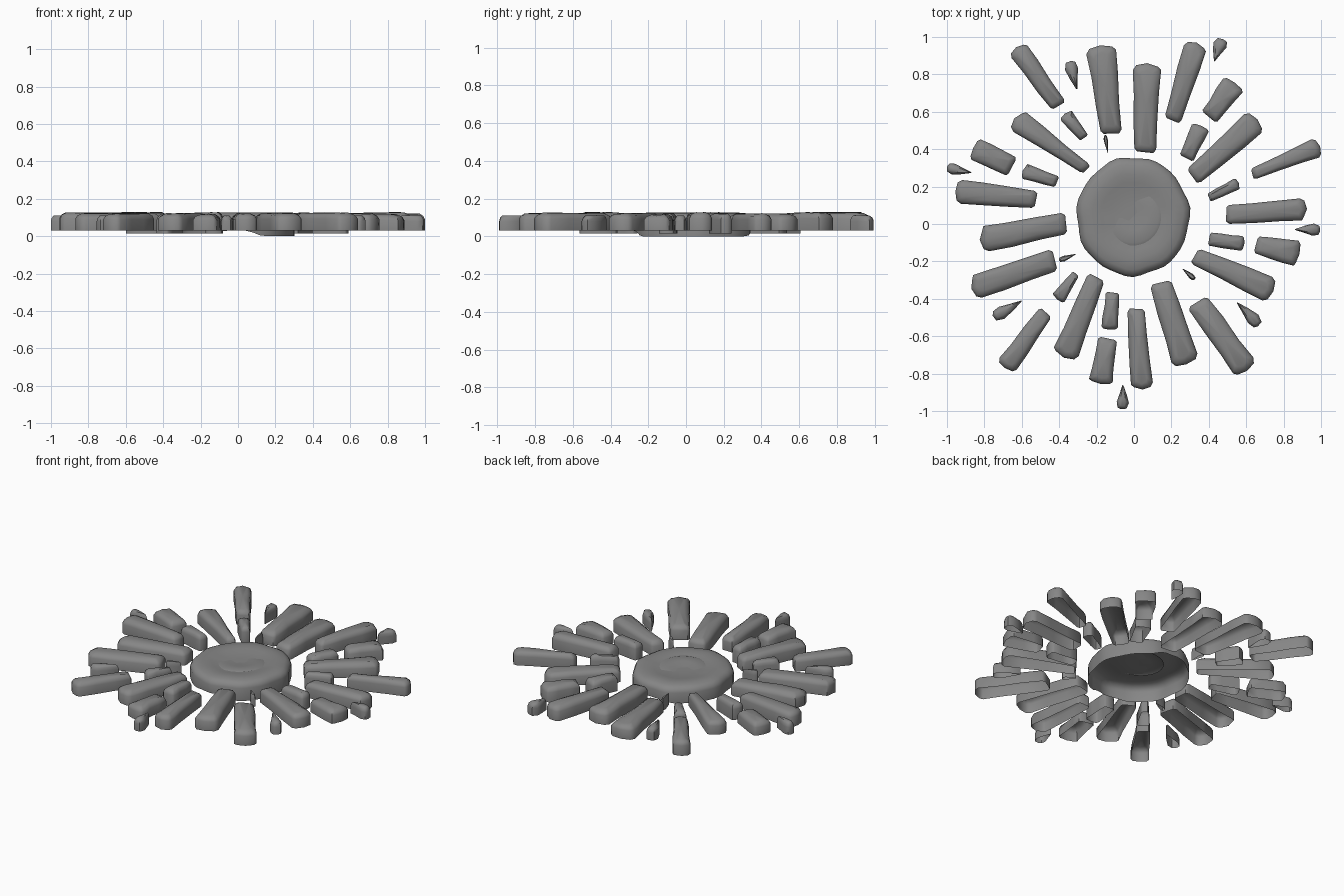
import bpy, bmesh, math, random
from mathutils import Vector

if "Cube" in bpy.data.objects:
    bpy.data.objects.remove(bpy.data.objects["Cube"])

random.seed(7)

# Each stone: inner end x, y, outer end x, y, then inner and outer width
LONG = [
    (-.12, .48, -.18, .955, .11, .165), (.06, .38, .07, .86, .115, .155),
    (.205, .55, .335, .97, .09, .125), (.31, .25, .66, .56, .10, .14),
    (.63, .265, .995, .415, .06, .11), (.49, .05, .925, .08, .10, .12),
    (.32, -.17, .745, -.36, .09, .14), (.335, -.415, .605, -.785, .12, .14),
    (.14, -.31, .28, -.75, .115, .15), (.01, -.45, .045, -.885, .09, .12),
    (-.20, -.28, -.375, -.715, .095, .145), (-.47, -.47, -.69, -.77, .08, .115),
    (-.42, -.19, -.87, -.345, .12, .13), (-.36, .005, -.825, -.085, .115, .14),
    (-.52, .13, -.955, .175, .09, .13), (-.25, .29, -.64, .565, .06, .13),
    (-.40, .63, -.63, .945, .085, .11),
]
SHORT = [
    (.40, .57, .54, .755, .10, .13), (.65, -.11, .885, -.16, .09, .14),
    (-.14, -.61, -.18, -.855, .10, .13), (-.65, .305, -.86, .405, .11, .12),
]
SMALL = [
    (.28, .35, .36, .525, .08, .10), (.40, .14, .56, .22, .045, .065),
    (.40, -.08, .59, -.105, .07, .08), (-.115, -.365, -.13, -.565, .07, .09),
    (-.31, -.265, -.41, -.405, .04, .08), (-.41, .225, -.595, .285, .06, .085),
    (-.265, .46, -.37, .59, .05, .08),
]
# Pointed chips: inner tip, outer end, width
CHIPS = [
    (.43, .87, .47, .99, .075), (.86, -.03, .995, -.03, .065),
    (.55, -.42, .67, -.54, .07), (-.06, -.86, -.06, -.99, .065),
    (-.60, -.41, -.75, -.50, .07), (-.87, .275, -1.0, .30, .06),
    (-.305, .72, -.345, .87, .07), (.26, -.24, .325, -.295, .03),
    (-.31, -.16, -.40, -.195, .03), (-.14, .38, -.155, .475, .022),
]

# Dark grey stone
grey = bpy.data.materials.new("dark_stone")
grey.diffuse_color = (.24, .24, .24, 1)
grey.use_nodes = True
grey.node_tree.nodes["Principled BSDF"].inputs["Base Color"].default_value = grey.diffuse_color


def shell(name, rings):
    """Skin a stack of rings, cap the top and leave the underside open."""
    bm = bmesh.new()
    loops = [[bm.verts.new(p) for p in ring] for ring in rings]
    n = len(rings[0])
    for low, high in zip(loops, loops[1:]):
        for i in range(n):
            j = (i + 1) % n
            bm.faces.new((low[i], low[j], high[j], high[i]))
    centre = sum((Vector(p) for p in rings[-1]), Vector()) / n
    tip = bm.verts.new(centre)
    for i in range(n):
        bm.faces.new((loops[-1][i], loops[-1][(i + 1) % n], tip))
    mesh = bpy.data.meshes.new(name)
    bm.to_mesh(mesh)
    bm.free()
    mesh.materials.append(grey)
    obj = bpy.data.objects.new(name, mesh)
    bpy.context.collection.objects.link(obj)
    return obj


def stone(name, x0, y0, x1, y1, outline, bottom, top):
    """Place a local (along, across) outline and round its upper edge."""
    start, end = Vector((x0, y0)), Vector((x1, y1))
    length = (end - start).length
    d = (end - start).normalized()
    side = Vector((-d.y, d.x))
    half = max(abs(v) for u, v in outline)
    rough = min(.003, half * .05)
    rings = []
    for inset, z in ((0, bottom), (0, top - .03), (.15, top - .012), (.5, top)):
        ring = []
        margin = inset * half / length
        for u, v in outline:
            uu = margin + u * (1 - 2 * margin)
            p = start + d * (uu * length) + side * (v * (1 - inset))
            dz = random.uniform(-rough, rough) if inset else 0
            ring.append((p.x, p.y, z + dz))
        rings.append(ring)
    return shell(name, rings)


def slab(name, spec, bottom):
    x0, y0, x1, y1, w0, w1 = spec

    def wobble():
        return random.uniform(.93, 1.07)

    def at(t, k):
        return (t, k * .5 * (w0 + (w1 - w0) * t))
    s = random.uniform(.0, .04)
    outline = [at(.0, -.75), at(.04, -1), at(.35, -wobble()), at(.68, -wobble()),
               at(.93, -1), at(.985 - s, -.75), at(1, 0), at(.975, .75), at(.92, 1),
               at(.65, wobble()), at(.32, wobble()), at(.05, 1), at(.015, .75)]
    return stone(name, x0, y0, x1, y1, outline, bottom, random.uniform(.115, .128))


def chip(name, spec):
    x0, y0, x1, y1, w = spec
    h = w / 2
    outline = [(0, -.05 * h), (.35, -.5 * h), (.7, -h), (.93, -.85 * h),
               (1, -.3 * h), (.98, .6 * h), (.75, h), (.4, .65 * h), (.02, .1 * h)]
    return stone(name, x0, y0, x1, y1, outline, .03, .11)


for label, group, bottom in (("long_stone", LONG, .03), ("short_stone", SHORT, .03),
                             ("small_stone", SMALL, .015)):
    for i, spec in enumerate(group, 1):
        slab(f"{label}_{i}", spec, bottom)
for i, spec in enumerate(CHIPS, 1):
    chip(f"stone_chip_{i}", spec)


# Round middle stone with a lumpy rim, uneven foot and a shallow dished top
def disc(name, radius_x, radius_y, profile, lump, tilt=0, foot=False):
    n = 44
    rings = []
    for level, (k, z) in enumerate(profile):
        ring = []
        for i in range(n):
            a = math.tau * i / n
            r = k * (1 + lump * (math.sin(7 * a + .6) + .7 * math.sin(11 * a)))
            x, y = r * radius_x * math.cos(a), r * radius_y * math.sin(a)
            h = z + tilt * (x - y)
            if foot and level == 0:
                reach = min(1, 4 * max(0, abs(math.cos(a)) - .2))
                h = .03 - reach * (.03 if x > 0 else .015)
            ring.append((-.005 + x, .04 + y, h))
        rings.append(ring)
    return shell(name, rings)


disc("centre_stone", .302, .317,
     [(1, 0), (1, .085), (.965, .108), (.88, .122), (.72, .126), (.58, .122),
      (.45, .115), (.2, .112)], .014, foot=True)
disc("centre_inlay", .15, .155, [(1, .110), (.9, .116), (.5, .116), (.2, .112)], 0, .05)

bpy.ops.object.select_all(action='SELECT')
bpy.context.view_layer.objects.active = bpy.data.objects["centre_stone"]
bpy.ops.object.shade_smooth_by_angle(angle=math.radians(52))
